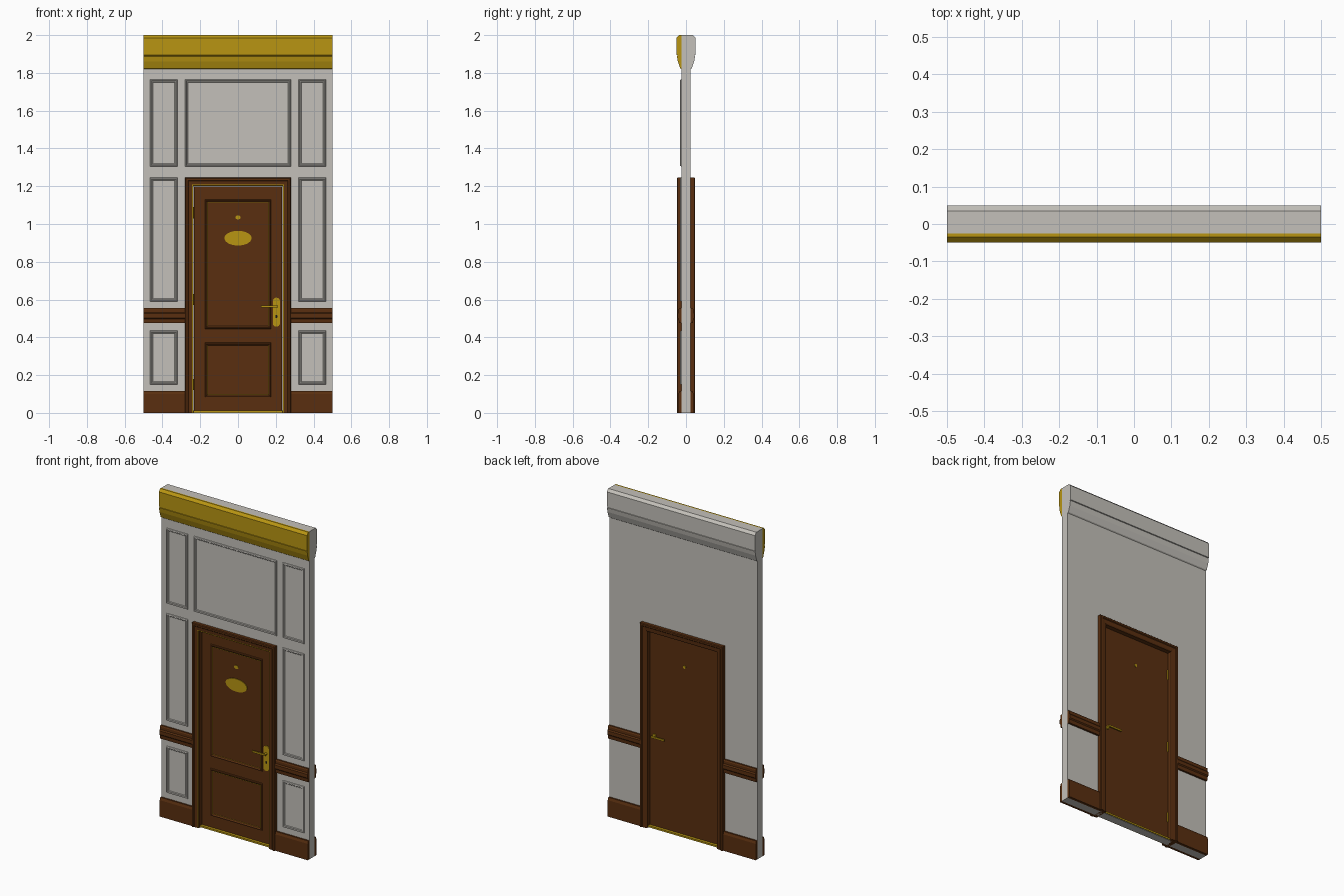
import bpy, bmesh, math

cube = bpy.data.objects.get("Cube")
if cube:
    bpy.data.objects.remove(cube, do_unlink=True)


def material(name, color):
    m = bpy.data.materials.new(name)
    m.use_nodes = True
    m.diffuse_color = (*color, 1)
    m.node_tree.nodes["Principled BSDF"].inputs["Base Color"].default_value = (*color, 1)
    return m


GREY = material("warm grey paint", (0.55, 0.53, 0.49))
WOOD = material("dark brown wood", (0.10, 0.028, 0.005))
GOLD = material("gold", (0.48, 0.30, 0.006))
DARK = material("keyhole black", (0.01, 0.008, 0.005))

WALL = 0.025      # half thickness of the wall
LEAF = 0.013      # half thickness of the door leaf


def finish(name, bm, mat):
    bmesh.ops.recalc_face_normals(bm, faces=bm.faces)
    mesh = bpy.data.meshes.new(name)
    bm.to_mesh(mesh)
    bm.free()
    mesh.materials.append(mat)
    obj = bpy.data.objects.new(name, mesh)
    bpy.context.collection.objects.link(obj)
    return obj


def box(name, x, y, z, mat):
    """Box from (min, max) pairs."""
    bm = bmesh.new()
    bmesh.ops.create_cube(bm, size=1)
    for v in bm.verts:
        v.co = [(a + b) / 2 + c * (b - a) for (a, b), c in zip((x, y, z), v.co)]
    return finish(name, bm, mat)


def prism(name, points, along, mat):
    """Closed outline of 3D points pushed along a vector."""
    bm = bmesh.new()
    face = bm.faces.new([bm.verts.new(p) for p in points])
    out = bmesh.ops.extrude_face_region(bm, geom=[face])
    bmesh.ops.translate(bm, vec=along, verts=[g for g in out["geom"] if isinstance(g, bmesh.types.BMVert)])
    return finish(name, bm, mat)


def trim(name, profile, side, x0, x1, mat):
    """Horizontal moulding on the front (-1) or back (1) of the wall."""
    points = [(x0, side * (WALL + d), z) for d, z in profile]
    return prism(name, points, (x1 - x0, 0, 0), mat)


def surround(name, x, z, profile, mat, closed=True):
    """Mitred moulding round a rectangle; profile holds (inset, y) points."""
    bm = bmesh.new()
    (x0, x1), (z0, z1) = x, z
    loops = []
    for i, y in profile:
        low = z0 + i if closed else z0
        corners = ((x0 + i, low), (x0 + i, z1 - i), (x1 - i, z1 - i), (x1 - i, low))
        loops.append([bm.verts.new((cx, y, cz)) for cx, cz in corners])
    for a, b in zip(loops, loops[1:] + loops[:1]):
        for k in range(4 if closed else 3):
            j = (k + 1) % 4
            bm.faces.new((a[k], a[j], b[j], b[k]))
    if not closed:
        for k in (0, 3):
            bm.faces.new([loop[k] for loop in loops])
    return finish(name, bm, mat)


def oval(name, cx, cz, rx, rz, y, depth, mat, square=0, sides=32):
    """Flat oval plate; square adds a straight middle section in height."""
    points = []
    for k in range(sides):
        t = 2 * math.pi * (k + 0.5) / sides
        shift = math.copysign(square, math.sin(t))
        points.append((cx + rx * math.cos(t), y, cz + rz * math.sin(t) + shift))
    return prism(name, points, (0, depth, 0), mat)


# Wall with a door opening
outline = [(-0.5, 0), (-0.5, 2), (0.5, 2), (0.5, 0), (0.26, 0), (0.26, 1.22), (-0.26, 1.22), (-0.26, 0)]
prism("wall", [(x, -WALL, z) for x, z in outline], (0, 2 * WALL, 0), GREY)
box("sill_base", (-0.26, 0.26), (-WALL, WALL), (0, 0.004), GREY)

# Cornice, skirting and chair rail on both faces
CORNICE = [(0, 1.82), (0.006, 1.825), (0.018, 1.86), (0.023, 1.888), (0.020, 1.889),
           (0.020, 1.893), (0.025, 1.895), (0.025, 1.985), (0.010, 2), (0, 2)]
SKIRTING = [(0, 0), (0.016, 0), (0.016, 0.1), (0.010, 0.115), (0, 0.115)]
RAIL = [(0, 0.475), (0.012, 0.475), (0.014, 0.497), (0.02, 0.503), (0.02, 0.525),
        (0.014, 0.532), (0.014, 0.548), (0.010, 0.555), (0, 0.555)]
for face, side, mat in (("front", -1, GOLD), ("back", 1, GREY)):
    trim(f"cornice_{face}", CORNICE, side, -0.5, 0.5, mat)
    for end, x0, x1 in (("right", -0.5, -0.275), ("left", 0.275, 0.5)):
        trim(f"skirting_{face}_{end}", SKIRTING, side, x0, x1, WOOD)
        trim(f"chair_rail_{face}_{end}", RAIL, side, x0, x1, WOOD)

# Raised panel mouldings on the front of the wall
BEAD = [(0, -WALL), (0.002, -0.030), (0.006, -0.032), (0.009, -0.028), (0.013, -0.028), (0.016, -WALL)]
for row, z in (("top", (1.305, 1.765)), ("middle", (0.59, 1.245)), ("low", (0.15, 0.435))):
    for end, x in (("right", (-0.465, -0.32)), ("left", (0.32, 0.465))):
        surround(f"wall_panel_{row}_{end}", x, z, BEAD, GREY)
surround("wall_panel_over_door", (-0.28, 0.28), (1.305, 1.765), BEAD, GREY)

# Door frame, one profile wrapping through the opening
half = [(0, -0.044), (0.004, -0.048), (0.014, -0.048), (0.018, -0.044), (0.040, -0.042), (0.045, -0.038)]
surround("door_frame", (-0.28, 0.28), (0, 1.245), half + [(i, -y) for i, y in reversed(half)], WOOD, False)
surround("frame_gold_line", (-0.28, 0.28), (0, 1.245),
         [(0.037, -0.041), (0.037, -0.0435), (0.041, -0.0435), (0.041, -0.041)], GOLD, False)
box("threshold", (-0.236, 0.236), (-0.03, 0.03), (0.002, 0.012), GOLD)

# Door leaf with two moulded panels
box("door_leaf", (-0.234, 0.234), (-LEAF, LEAF), (0.012, 1.199), WOOD)
for name, z in (("upper", (0.445, 1.13)), ("lower", (0.083, 0.372))):
    x = (-0.175, 0.175)
    surround(f"door_panel_{name}", x, z,
             [(0, -LEAF), (0.002, -0.018), (0.006, -0.020), (0.010, -0.017), (0.014, -LEAF)], WOOD)
    surround(f"door_panel_inlay_{name}", x, z,
             [(0.014, -LEAF), (0.014, -0.014), (0.016, -0.014), (0.016, -LEAF)], GOLD)

# Name plate and peephole
oval("name_plate", 0, 0.925, 0.072, 0.039, -LEAF, -0.004, GOLD)
oval("peephole_front", 0, 1.035, 0.014, 0.011, -LEAF, -0.004, GOLD)
oval("peephole_back", 0, 1.035, 0.009, 0.009, LEAF, 0.004, GOLD)

# Lock plate, keyhole and levers
oval("lock_plate", 0.203, 0.533, 0.019, 0.019, -LEAF, -0.005, GOLD, square=0.058)
oval("keyhole", 0.203, 0.51, 0.005, 0.005, -0.018, -0.001, DARK, square=0.004, sides=16)
oval("rosette_back", 0.203, 0.563, 0.011, 0.011, LEAF, 0.004, GOLD)
for face, side in (("front", -1), ("back", 1)):
    oval(f"lever_stem_{face}", 0.203, 0.563, 0.007, 0.007, side * LEAF, side * 0.024, GOLD, sides=16)
    ys = sorted((side * 0.032, side * 0.040))
    box(f"lever_{face}", (0.122, 0.211), ys, (0.558, 0.568), GOLD)

# Hinge barrels on the back
for name, z in (("top", 1.06), ("middle", 0.6), ("bottom", 0.15)):
    points = [(-0.231 + 0.004 * math.cos(k * math.pi / 6), 0.015 + 0.004 * math.sin(k * math.pi / 6), z - 0.03)
              for k in range(12)]
    prism(f"hinge_{name}", points, (0, 0, 0.06), GOLD)
